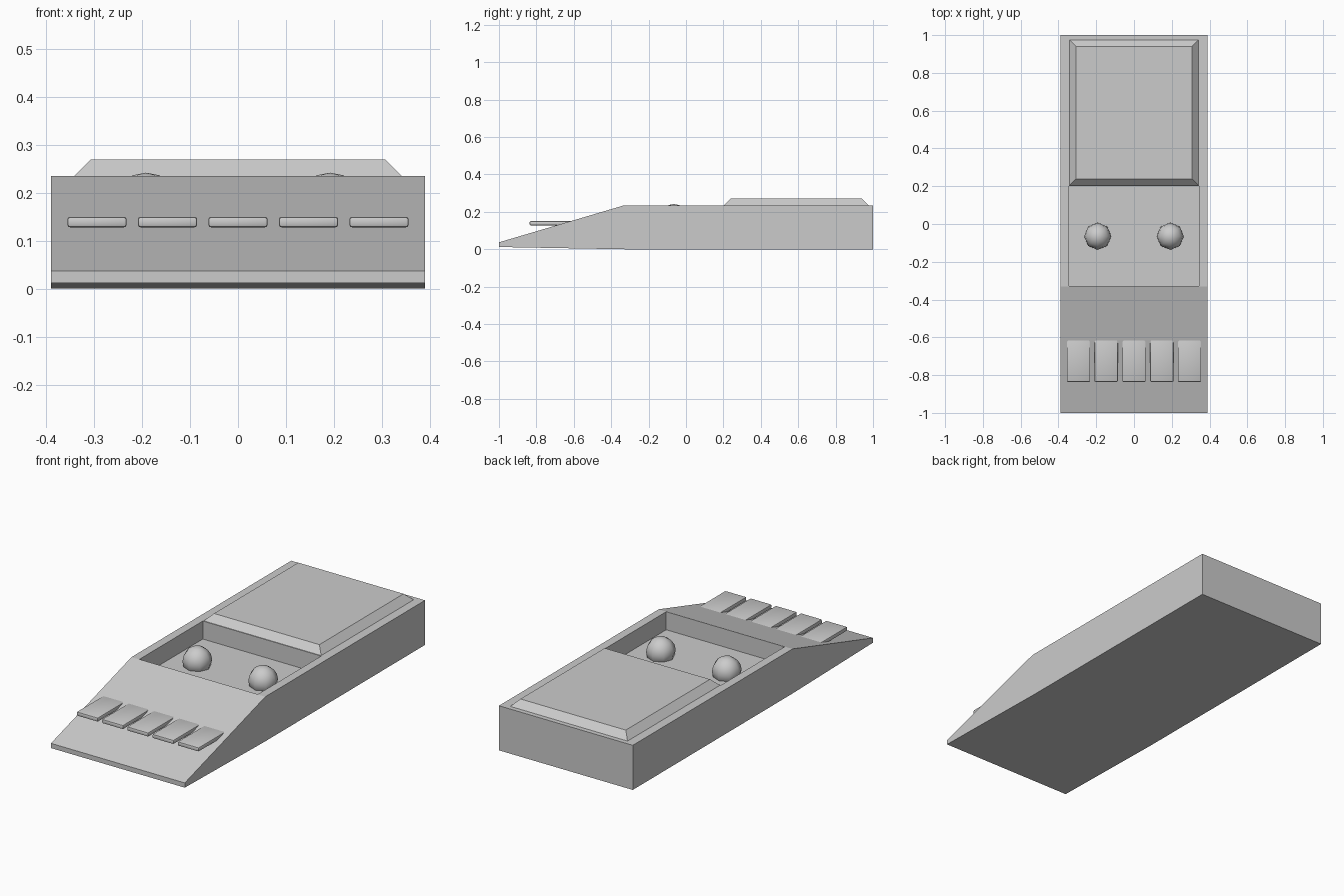
import bpy, bmesh

if "Cube" in bpy.data.objects:
    bpy.data.objects.remove(bpy.data.objects["Cube"])


def finish(name, bm):
    bmesh.ops.recalc_face_normals(bm, faces=bm.faces)
    mesh = bpy.data.meshes.new(name)
    bm.to_mesh(mesh)
    bm.free()
    obj = bpy.data.objects.new(name, mesh)
    bpy.context.collection.objects.link(obj)
    return obj


def activate(obj):
    bpy.ops.object.select_all(action='DESELECT')
    obj.select_set(True)
    bpy.context.view_layer.objects.active = obj


def apply_modifier(obj, mod):
    activate(obj)
    bpy.ops.object.modifier_apply(modifier=mod.name)


def box(name, x0, x1, y0, y1, z0, z1, taper=0.0):
    """Box between limits, with its top pulled in by taper."""
    bm = bmesh.new()
    bmesh.ops.create_cube(bm, size=1)
    for v in bm.verts:
        t = taper if v.co.z > 0 else 0
        v.co.x = x1 - t if v.co.x > 0 else x0 + t
        v.co.y = y1 - t if v.co.y > 0 else y0 + t
        v.co.z = z1 if v.co.z > 0 else z0
    return finish(name, bm)


# Wedge-nosed body, extruded from its side profile
HALF = 0.39
profile = [(-1, 0.012), (-0.33, 0), (1, 0), (1, 0.235), (-0.33, 0.235), (-1, 0.037)]
bm = bmesh.new()
side = bm.faces.new([bm.verts.new((-HALF, y, z)) for y, z in profile])
ext = bmesh.ops.extrude_face_region(bm, geom=[side], use_keep_orig=True)
for v in ext["geom"]:
    if isinstance(v, bmesh.types.BMVert):
        v.co.x = HALF
body = finish("body", bm)

# Sunken tray in the body top
cutter = box("tray_cutter", -0.345, 0.345, -0.328, 0.2, 0.14, 0.4)
cutter.hide_render = True
cut = body.modifiers.new("tray", 'BOOLEAN')
cut.operation = 'DIFFERENCE'
cut.solver = 'EXACT'
cut.object = cutter
apply_modifier(body, cut)
bpy.data.objects.remove(cutter)

# Raised rear lid with sloped rim
box("rear_lid", -0.343, 0.343, 0.203, 0.976, 0.234, 0.27, taper=0.036)

# Two round knobs resting in the tray
for label, x in (("left", -0.192), ("right", 0.192)):
    bpy.ops.mesh.primitive_uv_sphere_add(segments=8, ring_count=8, radius=0.072,
                                         location=(x, -0.065, 0.17))
    knob = bpy.context.object
    knob.name = "knob_" + label
    bpy.ops.object.shade_smooth()

# Row of five key tabs projecting from the slope
for i in range(5):
    x = (i - 2) * 0.147
    key = box(f"key_{i + 1}", x - 0.062, x + 0.062, -0.836, -0.59, 0.128, 0.15)
    bev = key.modifiers.new("soft_edges", 'BEVEL')
    bev.width = 0.006
    bev.segments = 2
    apply_modifier(key, bev)
    bpy.ops.object.shade_smooth_by_angle()
